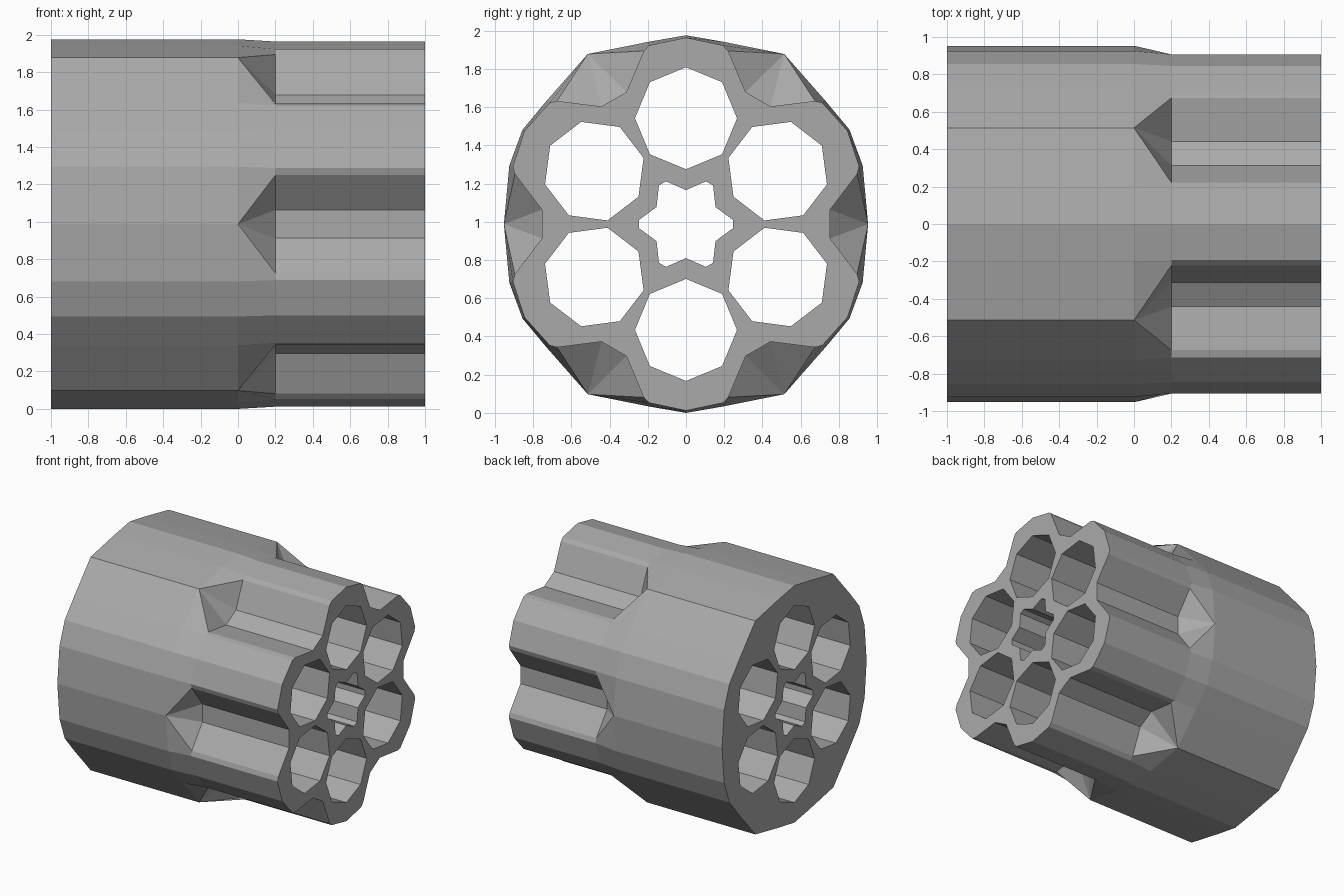
import bpy, bmesh
from math import sin, cos, radians

if "Cube" in bpy.data.objects:
    bpy.data.objects.remove(bpy.data.objects["Cube"], do_unlink=True)

AXIS_Z = 0.988

steel = bpy.data.materials.new("steel grey")
steel.use_nodes = True
colour = (0.4, 0.4, 0.4, 1)
steel.diffuse_color = colour
steel.node_tree.nodes["Principled BSDF"].inputs["Base Color"].default_value = colour


def polar(angle, radius):
    a = radians(angle)
    return radius * cos(a), radius * sin(a)


def body_outline():
    """Rear section: one point per flute tip, three per chamber lobe."""
    pts = []
    for k in range(6):
        tip = 0.953 if k % 3 == 0 else 1.028
        pts += [polar(60 * k, tip)] * 4
        pts += [polar(60 * k + 30 + d, r) for d, r in ((-11.7, 0.974), (0, 0.988), (11.7, 0.974))]
    return pts


def fluted_outline():
    """Front section: a flat-bottomed flute followed by a chamber lobe."""
    sector = ((-16.3, 0.933), (-5.7, 0.758), (5.7, 0.758), (16.3, 0.933),
              (18.3, 0.955), (30, 0.976), (41.7, 0.955))
    return [polar(60 * k + d, r) for k in range(6) for d, r in sector]


def chamber_outline(k):
    cy, cz = polar(60 * k + 30, 0.554)
    ring = [polar(60 * k + 30 + 45 * i, 0.267) for i in range(8)]
    return [(cy + y, cz + z) for y, z in ring]


def star_outline():
    sector = ((-5, 0.247), (5, 0.247), (30, 0.178))
    return [polar(60 * k + d, r) for k in range(6) for d, r in sector]


bm = bmesh.new()


def skin(sections):
    """Join matching outlines placed along x."""
    rings = [[bm.verts.new((x, y, AXIS_Z + z)) for y, z in pts] for x, pts in sections]
    for a, b in zip(rings, rings[1:]):
        n = len(a)
        for i in range(n):
            j = (i + 1) % n
            bm.faces.new((a[i], a[j], b[j], b[i]))


# Outer wall, with flutes that taper to a point
body, fluted = body_outline(), fluted_outline()
skin([(-1, body), (0, body), (0.2, fluted), (1, fluted)])

# Six chambers and the star-shaped centre bore
for outline in [chamber_outline(k) for k in range(6)] + [star_outline()]:
    skin([(-1, outline), (1, outline)])

bmesh.ops.remove_doubles(bm, verts=bm.verts, dist=0.0005)

# End faces, filled around the holes
for x in (-1, 1):
    rim = [e for e in bm.edges if e.is_boundary and all(abs(v.co.x - x) < 0.001 for v in e.verts)]
    bmesh.ops.triangle_fill(bm, edges=rim, use_beauty=True, normal=(x, 0, 0))

bmesh.ops.recalc_face_normals(bm, faces=bm.faces)
mesh = bpy.data.meshes.new("fluted_cylinder")
bm.to_mesh(mesh)
bm.free()
mesh.materials.append(steel)
cylinder = bpy.data.objects.new("fluted_cylinder", mesh)
bpy.context.collection.objects.link(cylinder)
